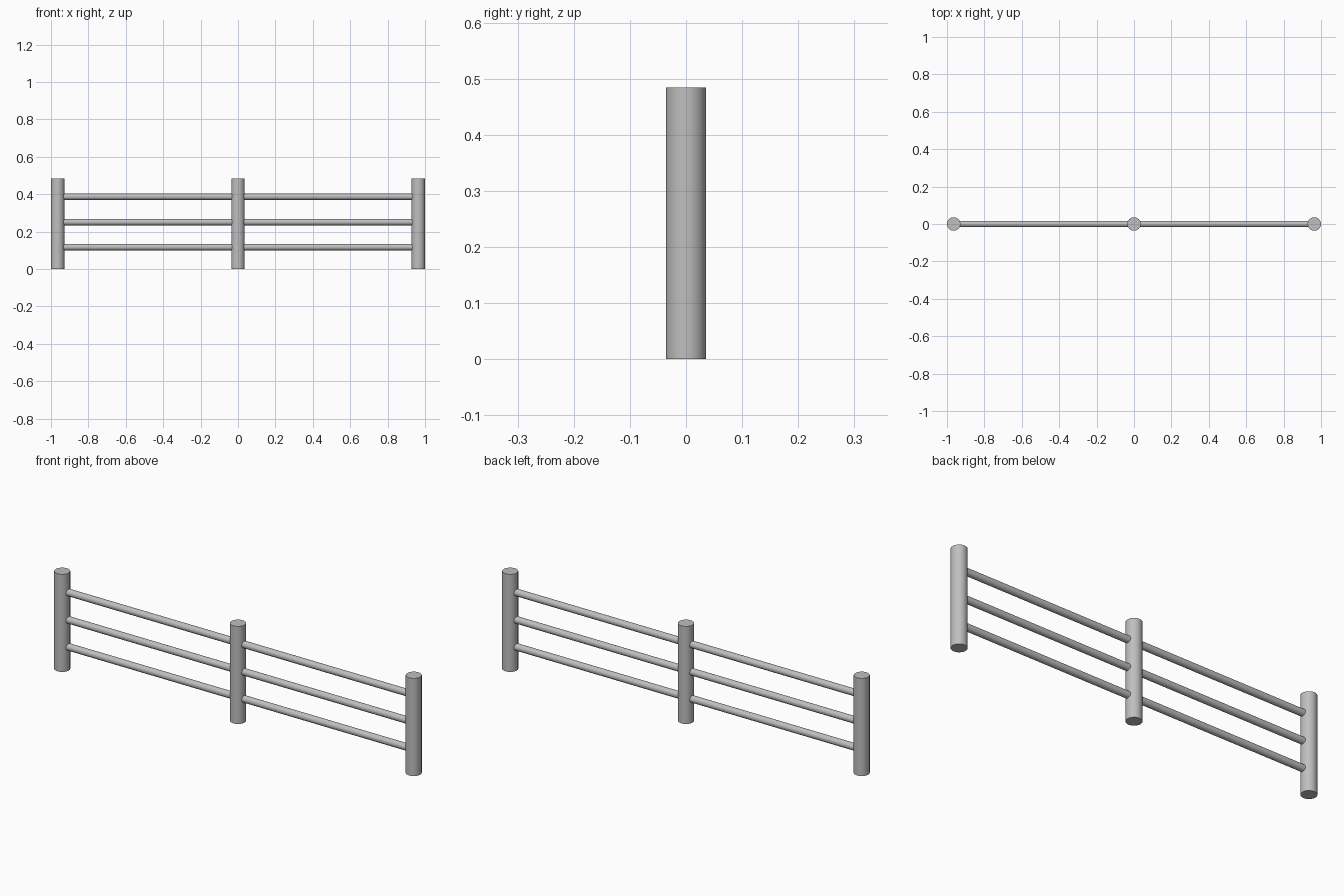
import bpy
import math

cube = bpy.data.objects.get("Cube")
if cube:
    bpy.data.objects.remove(cube, do_unlink=True)

POST_R, POST_H, POST_X = 0.036, 0.484, 0.964
RAIL_R = 0.017

# Plain grey metal
metal = bpy.data.materials.new("grey_metal")
metal.use_nodes = True
grey = (0.52, 0.52, 0.52, 1)
metal.diffuse_color = grey
metal.node_tree.nodes["Principled BSDF"].inputs["Base Color"].default_value = grey


def rod(name, radius, length, location, rotation=(0, 0, 0)):
    bpy.ops.mesh.primitive_cylinder_add(vertices=48, radius=radius, depth=length,
                                        location=location, rotation=rotation)
    obj = bpy.context.object
    obj.name = name
    obj.data.materials.append(metal)
    bpy.ops.object.shade_smooth_by_angle(angle=math.radians(40))
    return obj


# Upright posts
for side, x in (("right", -POST_X), ("centre", 0), ("left", POST_X)):
    rod(f"{side}_post", POST_R, POST_H, (x, 0, POST_H / 2))

# Three horizontal rails in each bay, ending inside the posts
for side, sign in (("right", -1), ("left", 1)):
    for level, z in (("lower", 0.117), ("middle", 0.251), ("upper", 0.387)):
        rod(f"{side}_{level}_rail", RAIL_R, POST_X - POST_R,
            (sign * POST_X / 2, 0, z), (0, math.pi / 2, 0))
